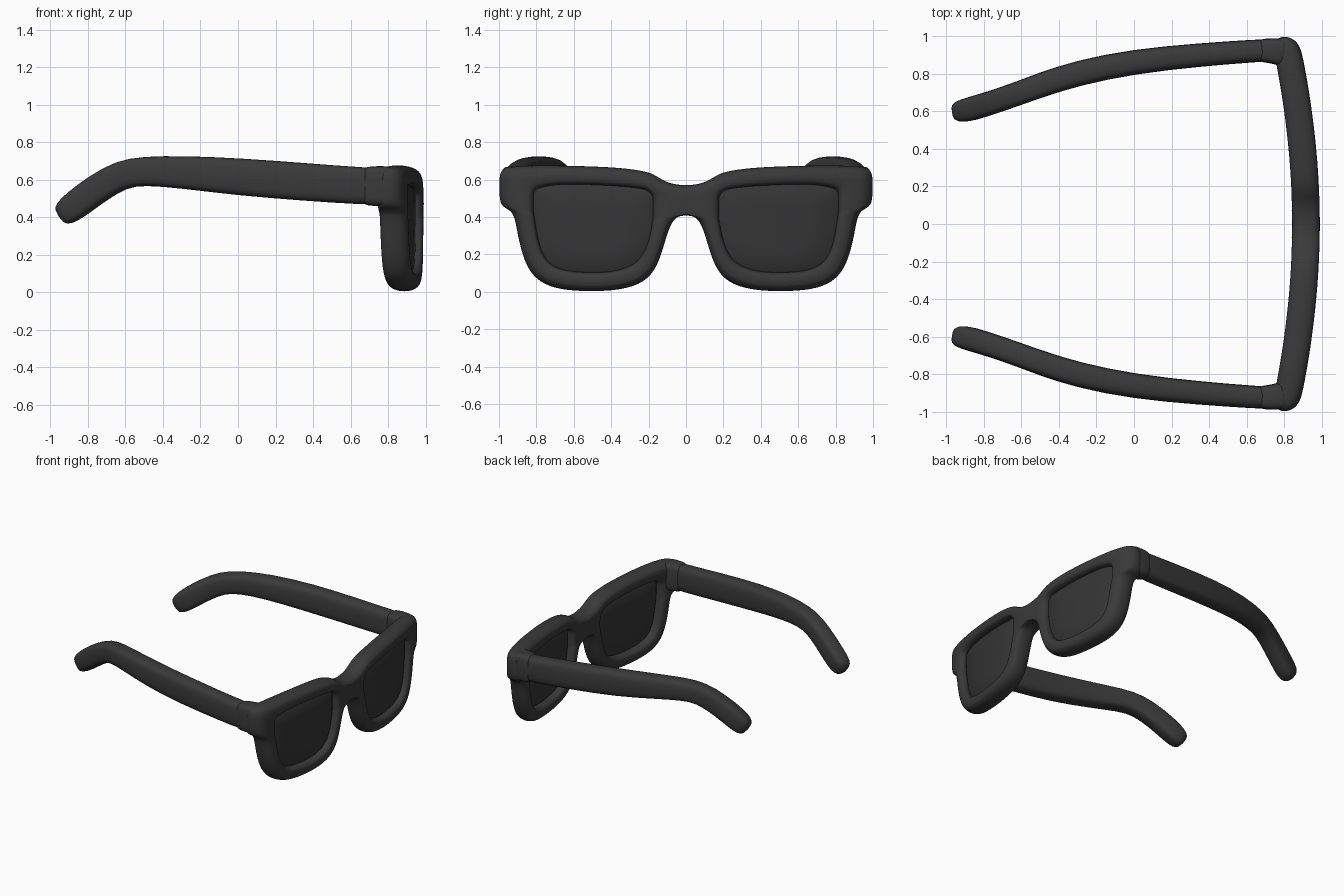
import bpy, bmesh, math
from mathutils import Vector
from mathutils.geometry import intersect_line_line_2d

cube = bpy.data.objects.get("Cube")
if cube:
    bpy.data.objects.remove(cube, do_unlink=True)


def make_material(name, value):
    mat = bpy.data.materials.new(name)
    mat.use_nodes = True
    color = (value, value, value, 1)
    mat.diffuse_color = color
    mat.node_tree.nodes["Principled BSDF"].inputs["Base Color"].default_value = color
    return mat


frame_mat = make_material("charcoal plastic", 0.042)
lens_mat = make_material("dark lens", 0.036)


def finish(bm, name, mat, levels):
    """Turn a half model into a mirrored, smooth object."""
    bmesh.ops.recalc_face_normals(bm, faces=bm.faces)
    mesh = bpy.data.meshes.new(name)
    bm.to_mesh(mesh)
    bm.free()
    mesh.materials.append(mat)
    obj = bpy.data.objects.new(name, mesh)
    bpy.context.collection.objects.link(obj)
    mirror = obj.modifiers.new("Mirror", "MIRROR")
    mirror.use_axis = (False, True, False)
    if levels:
        sub = obj.modifiers.new("Subdivision", "SUBSURF")
        sub.levels = sub.render_levels = levels
    bpy.ops.object.select_all(action="DESELECT")
    obj.select_set(True)
    bpy.context.view_layer.objects.active = obj
    bpy.ops.object.shade_smooth_by_angle(angle=math.radians(50))
    return obj


def bridge(bm, a, b):
    """Quads between two closed loops of equal length."""
    n = len(a)
    for i in range(n):
        bm.faces.new((a[i], a[(i + 1) % n], b[(i + 1) % n], b[i]))


def front_x(y):
    return 0.992 - 0.115 * y * y


# Outline of one half of the front, and of its lens opening, as (y, z)
outer = [Vector(p) for p in (
    (0, .57), (.07, .575), (.13, .6), (.18, .637), (.27, .655), (.4, .668),
    (.6, .675), (.8, .678), (.95, .672), (.995, .65), (1, .6), (1, .48),
    (.975, .45), (.922, .43), (.905, .33), (.88, .21), (.84, .11), (.78, .05),
    (.68, .01), (.5, 0), (.34, .01), (.22, .05), (.155, .13), (.12, .24),
    (.09, .34), (.06, .4), (0, .415))]
opening = [Vector(p) for p in (
    (.18, .52), (.21, .55), (.4, .567), (.6, .575), (.77, .57), (.815, .53),
    (.81, .4), (.78, .23), (.73, .14), (.62, .11), (.45, .1), (.32, .12),
    (.24, .18), (.195, .28), (.175, .42))]
centre = Vector((.495, .34))


def opening_point(p):
    """Where the line from the lens centre to p crosses the opening."""
    for i, a in enumerate(opening):
        hit = intersect_line_line_2d(centre, p, opening[i - 1], a)
        if hit:
            return hit
    return p


inner = [opening_point(p) for p in outer]

# Front frame: closed rings around each opening, swept through a rounded section
section = ((0, .105), (0, .045), (.22, 0), (.8, 0),
           (1, .02), (1, .13), (.8, .15), (.22, .15))
bm = bmesh.new()
rings = []
for t, depth in section:
    ring = []
    for p, q in zip(outer, inner):
        y, z = p.lerp(q, t)
        if p.x == 0 and t < .5:
            y = 0
        ring.append(bm.verts.new((front_x(y) - depth, y, z)))
    rings.append(ring)
for i, ring in enumerate(rings):
    bridge(bm, rings[i - 1], ring)
seam = [f for f in bm.faces if all(abs(v.co.y) < 1e-5 for v in f.verts)]
bmesh.ops.delete(bm, geom=seam, context="FACES")
finish(bm, "front_frame", frame_mat, 2)

# Lenses: shallow curved plates set in the openings
bm = bmesh.new()
rings = []
for scale, depth in ((.01, .04), (.5, .04), (.95, .04), (1.03, .055),
                     (1.03, .085), (.95, .1), (.5, .1), (.01, .1)):
    ring = []
    for q in inner:
        y, z = centre.lerp(q, scale)
        ring.append(bm.verts.new((front_x(y) - depth, y, z)))
    rings.append(ring)
for a, b in zip(rings, rings[1:]):
    bridge(bm, a, b)
bm.faces.new(rings[0])
bm.faces.new(rings[-1])
finish(bm, "lenses", lens_mat, 0)


def tube(name, stations, power, levels):
    """Sweep a rounded box section; stations are x, y, z, half width, half height."""
    bm = bmesh.new()
    points = [Vector(s[:3]) for s in stations]
    rings = []
    for i, s in enumerate(stations):
        tangent = points[min(i + 1, len(points) - 1)] - points[max(i - 1, 0)]
        side = tangent.cross(Vector((0, 0, 1))).normalized()
        up = side.cross(tangent).normalized()
        ring = []
        for k in range(16):
            a = math.tau * k / 16
            c, d = math.cos(a), math.sin(a)
            u = math.copysign(abs(c) ** power, c) * s[3]
            v = math.copysign(abs(d) ** power, d) * s[4]
            ring.append(bm.verts.new(points[i] + side * u + up * v))
        rings.append(ring)
    for a, b in zip(rings, rings[1:]):
        bridge(bm, a, b)
    bm.faces.new(rings[0])
    bm.faces.new(rings[-1])
    return finish(bm, name, frame_mat, levels)


# Temple arms, bending down and inward behind the ears
tube("temple_arms", (
    (.8, .93, .565, .06, .1), (.66, .925, .565, .061, .1),
    (.35, .902, .588, .063, .102), (0, .867, .615, .067, .101),
    (-.3, .806, .64, .068, .088), (-.5, .74, .647, .066, .078),
    (-.62, .695, .63, .064, .078), (-.75, .65, .553, .064, .08),
    (-.87, .613, .462, .066, .08), (-.925, .602, .42, .06, .07),
    (-.955, .598, .4, .035, .045)), .6, 1)

# Hinge blocks joining the arms to the front
tube("hinge_blocks", (
    (.665, .924, .565, .058, .098), (.69, .925, .565, .064, .104),
    (.74, .924, .565, .068, .108), (.79, .915, .565, .075, .108),
    (.83, .91, .565, .075, .1)), .45, 1)
